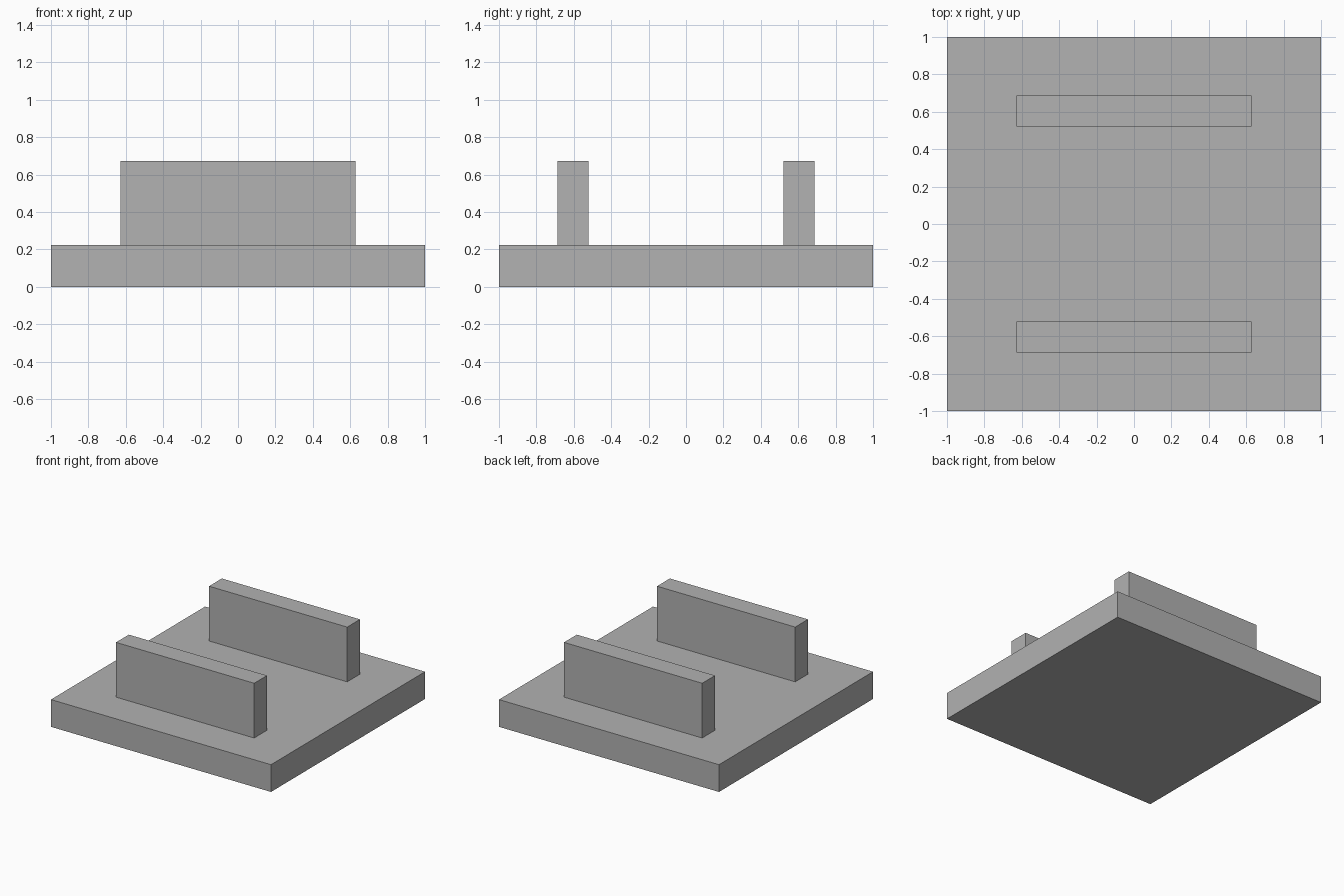
import bpy

cube = bpy.data.objects.get("Cube")
if cube:
    bpy.data.objects.remove(cube, do_unlink=True)

# Single plain grey
grey = bpy.data.materials.new("plain_grey")
grey.use_nodes = True
colour = (0.445, 0.445, 0.445, 1)
grey.diffuse_color = colour
grey.node_tree.nodes["Principled BSDF"].inputs["Base Color"].default_value = colour


def add_box(name, size, centre_y, bottom):
    """Add a flat-shaded box centred on x, resting at the given height."""
    bpy.ops.mesh.primitive_cube_add(size=1, location=(0, centre_y, bottom + size[2] / 2))
    box = bpy.context.object
    box.name = name
    box.scale = size
    bpy.ops.object.transform_apply(location=False, rotation=False, scale=True)
    box.data.materials.append(grey)
    return box


BASE_HEIGHT = 0.224
WALL_SIZE = (1.256, 0.166, 0.45)
WALL_OFFSET = 0.604

# Square base slab
add_box("base_slab", (2, 2, BASE_HEIGHT), 0, 0)

# Matching upright walls near the front and back edges
for name, side in (("front_wall", -1), ("back_wall", 1)):
    add_box(name, WALL_SIZE, side * WALL_OFFSET, BASE_HEIGHT)
